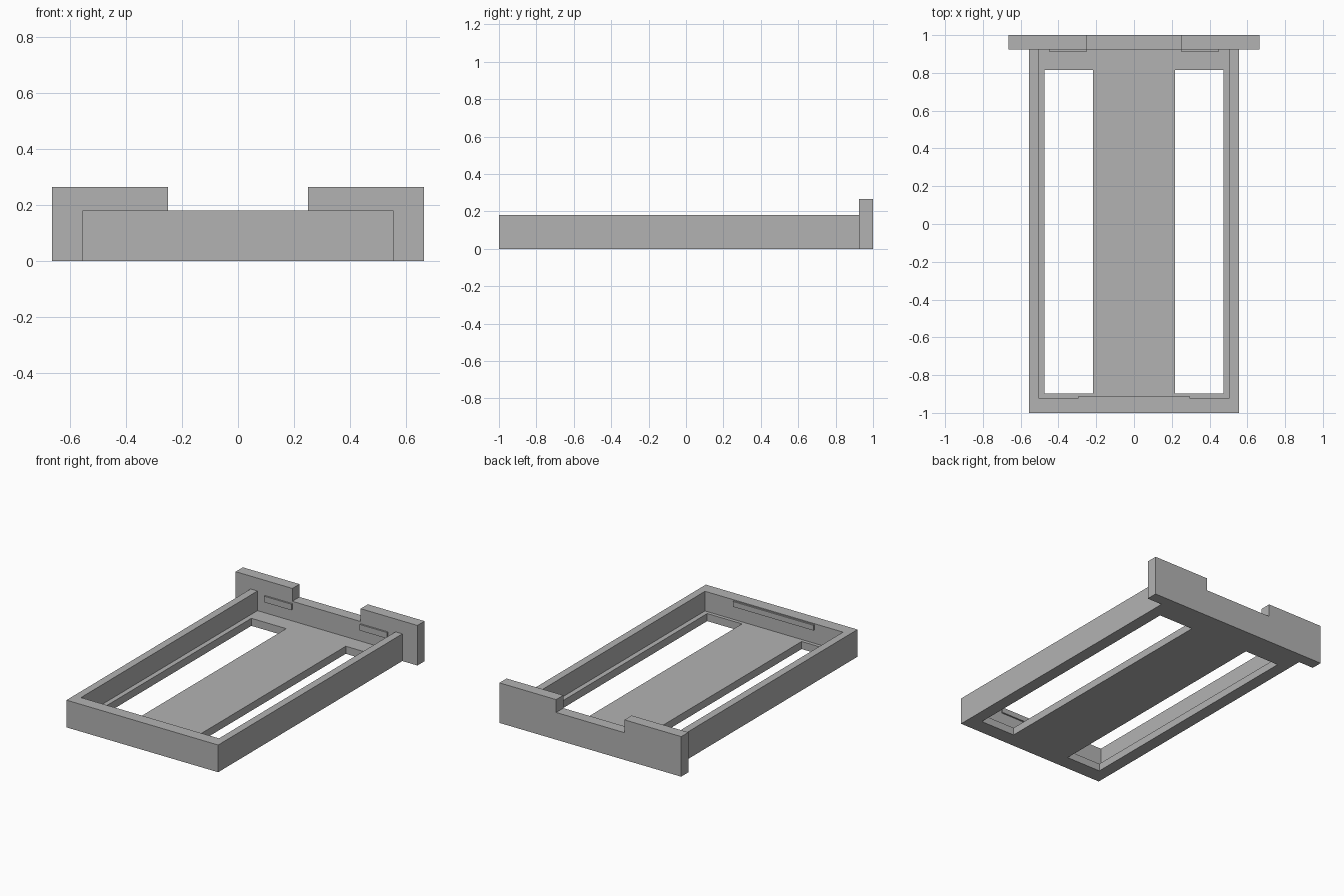
import bpy
import bmesh

if "Cube" in bpy.data.objects:
    bpy.data.objects.remove(bpy.data.objects["Cube"], do_unlink=True)

grey = bpy.data.materials.new("plain grey")
grey.use_nodes = True
grey.diffuse_color = (0.45, 0.45, 0.45, 1)
grey.node_tree.nodes["Principled BSDF"].inputs["Base Color"].default_value = (0.45, 0.45, 0.45, 1)


def add_prism(name, outline, depth):
    """Closed solid made by sweeping an outline along the depth vector."""
    bm = bmesh.new()
    face = bm.faces.new([bm.verts.new(p) for p in outline])
    swept = bmesh.ops.extrude_face_region(bm, geom=[face])["geom"]
    verts = [g for g in swept if isinstance(g, bmesh.types.BMVert)]
    bmesh.ops.translate(bm, verts=verts, vec=depth)
    bmesh.ops.recalc_face_normals(bm, faces=bm.faces)
    mesh = bpy.data.meshes.new(name)
    bm.to_mesh(mesh)
    bm.free()
    mesh.materials.append(grey)
    obj = bpy.data.objects.new(name, mesh)
    bpy.context.collection.objects.link(obj)
    return obj


def add_box(name, x, y, z):
    outline = [(x[0], y[0], z[0]), (x[1], y[0], z[0]),
               (x[1], y[1], z[0]), (x[0], y[1], z[0])]
    return add_prism(name, outline, (0, 0, z[1] - z[0]))


def cut(target, cutter):
    cutter.hide_render = True
    cutter.hide_viewport = True
    mod = target.modifiers.new(cutter.name, 'BOOLEAN')
    mod.operation = 'DIFFERENCE'
    mod.solver = 'EXACT'
    mod.object = cutter


RIM = 0.18
FLOOR = 0.05
BACK = 0.925

# Tray: solid block with an open-backed cavity and two long floor slots
tray = add_box("tray", (-0.555, 0.555), (-1, BACK), (0, RIM))
cut(tray, add_box("cavity_cutter", (-0.505, 0.505), (-0.92, 1.1), (FLOOR, 0.4)))
for side, s in (("left", 1), ("right", -1)):
    xs = sorted((s * 0.218, s * 0.473))
    cut(tray, add_box(side + "_slot_cutter", xs, (-0.897, 0.815), (-0.1, 0.1)))

# Back plate with a raised ear at each end
half = [(0.665, 0), (0.665, 0.265), (0.25, 0.265), (0.25, RIM)]
profile = half + [(-x, z) for x, z in reversed(half)]
add_prism("back_plate", [(x, BACK, z) for x, z in profile], (0, 1 - BACK, 0))

# Small retaining lips on the inner walls
add_box("front_lip", (-0.295, 0.295), (-0.922, -0.91), (0.138, 0.173))
for side, s in (("left", 1), ("right", -1)):
    add_box(side + "_back_lip", sorted((s * 0.25, s * 0.45)), (0.914, 0.927), (0.125, 0.165))
